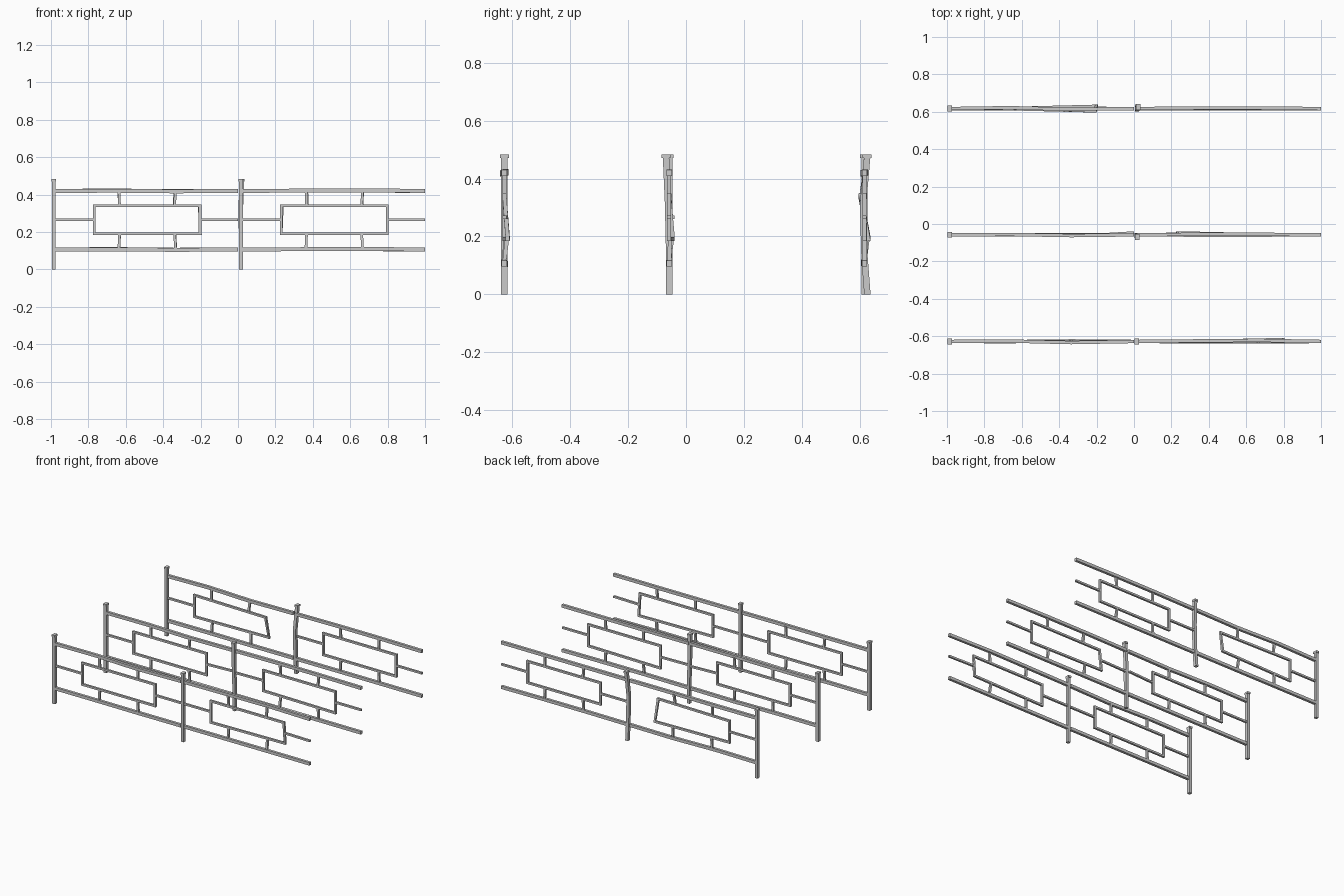
import bpy, bmesh
from mathutils import Vector

if "Cube" in bpy.data.objects:
    bpy.data.objects.remove(bpy.data.objects["Cube"])


def bar(name, pts, w, d, closed=False):
    """Sweep a square-edged bar along points lying roughly in the xz plane, mitring corners."""
    pts = [Vector(p) for p in pts]
    n = len(pts)
    bm = bmesh.new()
    rings = []
    for i, p in enumerate(pts):
        a = pts[i - 1] if (i or closed) else None
        b = pts[(i + 1) % n] if (i < n - 1 or closed) else None
        dirs = []
        if a is not None:
            dirs.append((p - a).normalized())
        if b is not None:
            dirs.append((b - p).normalized())
        normals = [Vector((t.z, 0, -t.x)).normalized() for t in dirs]
        m = sum(normals, Vector()).normalized()
        m = m / m.dot(normals[0]) * (w / 2)
        y = Vector((0, d / 2, 0))
        rings.append([bm.verts.new(p + o) for o in (m + y, m - y, -m - y, -m + y)])
    for i in range(n if closed else n - 1):
        r, s = rings[i], rings[(i + 1) % n]
        for k in range(4):
            j = (k + 1) % 4
            bm.faces.new((r[k], r[j], s[j], s[k]))
    if not closed:
        bm.faces.new(rings[0])
        bm.faces.new(rings[-1][::-1])
    bmesh.ops.recalc_face_normals(bm, faces=bm.faces)
    me = bpy.data.meshes.new(name)
    bm.to_mesh(me)
    bm.free()
    ob = bpy.data.objects.new(name, me)
    bpy.context.collection.objects.link(ob)
    return ob


def post(name, x, y, bend):
    """Post through four bend offsets from bottom to top, with a small cap."""
    zs = (0, 0.13, 0.31, 0.472)
    bar(name, [(x + bx, y + by, z) for (bx, by), z in zip(bend, zs)], 0.021, 0.022)
    tx, ty = bend[-1]
    bar(name + "_cap", [(x + tx, y + ty, 0.471), (x + tx, y + ty, 0.484)], 0.023, 0.031)


def bay(name, x0, y, wave, corners, inner=0.0, right_bar=True):
    """One panel: two rails, a rectangle, two middle bars and four short struts."""
    # long rails
    xs = (0.0, 0.32, 0.65, 0.985)
    for label, z, s in (("top_rail", 0.42, 1), ("bottom_rail", 0.107, -0.5)):
        bar(f"{name}_{label}",
            [(x0 + x, y + wv * s, z + wv * 0.4) for x, wv in zip(xs, wave)], 0.021, 0.018)
    # rectangle: UL, UR, LR, LL offsets
    base = ((0.216, 0.341), (0.782, 0.341), (0.782, 0.191), (0.216, 0.191))
    c = [Vector((x0 + bx + dx, y + dy, bz)) for (bx, bz), (dx, dy) in zip(base, corners)]
    bar(f"{name}_rectangle", c, 0.014, 0.014, True)
    # middle bars
    left, right = (c[0] + c[3]) / 2, (c[1] + c[2]) / 2
    bar(f"{name}_middle_left", [(x0 + 0.005, y, 0.266), left], 0.013, 0.014)
    if right_bar:
        bar(f"{name}_middle_right", [right, (x0 + 0.985, y + inner, 0.266)], 0.013, 0.014)
    # struts
    for i, t in enumerate((0.24, 0.76)):
        up, low = c[0].lerp(c[1], t), c[3].lerp(c[2], t)
        lean = (-0.004, 0.005)[i]
        bar(f"{name}_upper_strut", [up, (up.x + lean * 0.8, y, 0.415)], 0.014, 0.014)
        bar(f"{name}_lower_strut", [low, (low.x + lean, y, 0.11)], 0.014, 0.014)


N = (0, 0)
flat = (N, N, N, N)
# front, middle and back fences; the back one has lost a middle bar
fences = {
    "front": dict(y=-0.628, bend=flat,
                  wave=((0, 0.002, -0.006, 0), (0, 0.003, 0.006, 0)),
                  corners=(flat, (N, N, (0, 0.012), N)), inner=0.0),
    "middle": dict(y=-0.058, bend=(N, (0.001, 0), (-0.002, -0.004), (0.002, -0.011)),
                   wave=((0, 0.002, -0.004, 0), (0, 0.003, 0.003, 0)),
                   corners=(flat, ((0.006, 0), N, N, (0, 0.012))), inner=0.012),
    "back": dict(y=0.617, bend=((0, 0.01), (0.001, 0), (0.001, -0.005), (0.008, 0.009)),
                 wave=((0, 0.005, -0.004, 0), (0, 0.003, 0.003, 0)),
                 corners=((N, (-0.004, -0.014), (0.002, 0.014), N), flat), inner=0.0),
}
for name, f in fences.items():
    post(f"{name}_end_post", -0.985, f["y"], flat)
    post(f"{name}_centre_post", 0.015, f["y"], f["bend"])
    bay(f"{name}_left", -0.985, f["y"], f["wave"][0], f["corners"][0], f["inner"], name != "back")
    bay(f"{name}_right", 0.015, f["y"], f["wave"][1], f["corners"][1])
